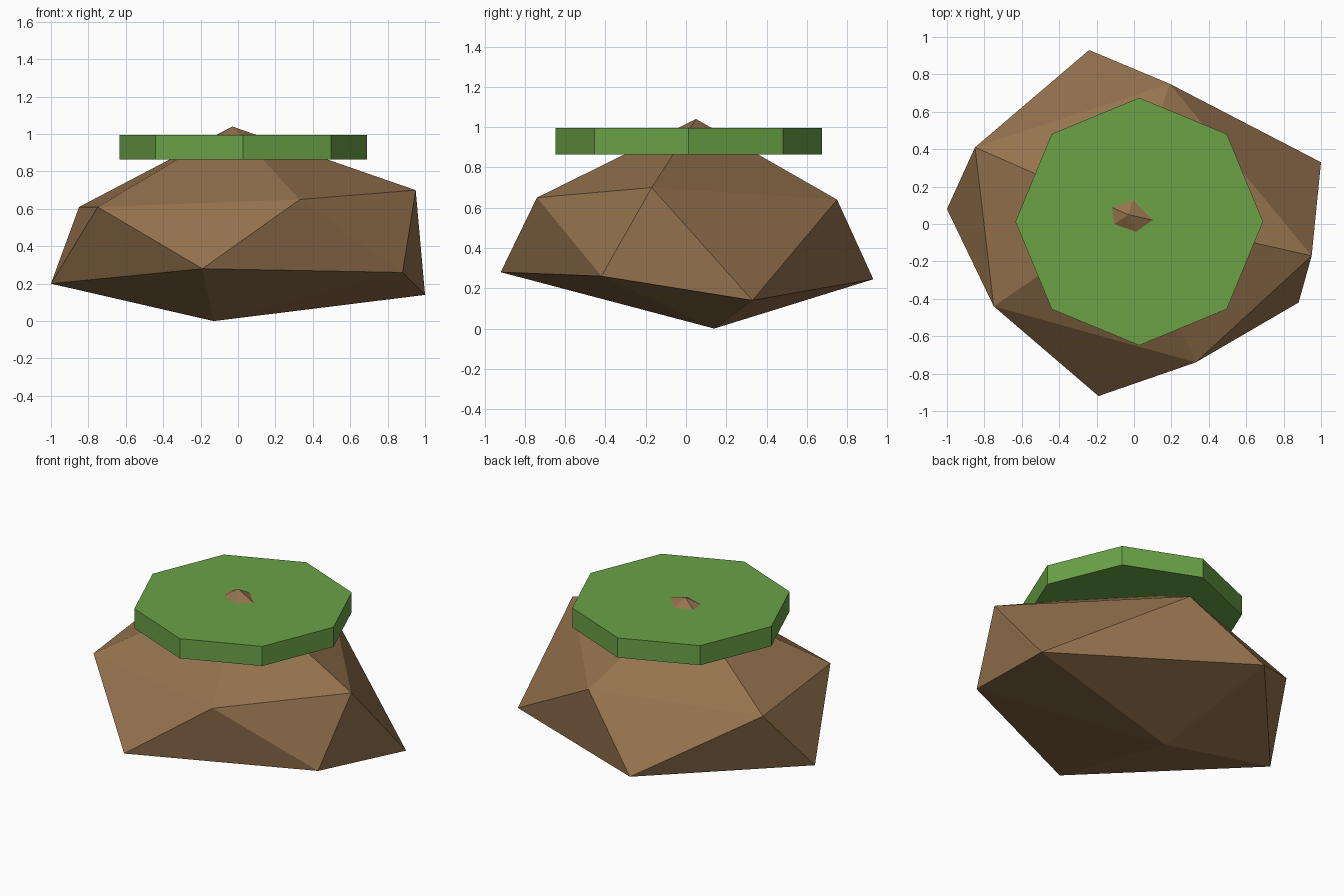
import bpy, bmesh, math
from mathutils import Matrix

if "Cube" in bpy.data.objects:
    bpy.data.objects.remove(bpy.data.objects["Cube"])


def material(name, rgb):
    m = bpy.data.materials.new(name)
    m.diffuse_color = (*rgb, 1)
    m.use_nodes = True
    m.node_tree.nodes["Principled BSDF"].inputs["Base Color"].default_value = m.diffuse_color
    return m


def finish(bm, name, mat):
    bmesh.ops.recalc_face_normals(bm, faces=bm.faces[:])
    mesh = bpy.data.meshes.new(name)
    bm.to_mesh(mesh)
    bm.free()
    mesh.materials.append(mat)
    ob = bpy.data.objects.new(name, mesh)
    bpy.context.collection.objects.link(ob)
    return ob


brown = material("earth brown", (0.30, 0.17, 0.076))
green = material("grass green", (0.145, 0.36, 0.062))

# Rock: an irregular icosahedron, two staggered rings of five between two tips
upper = [(0.95, -0.17, 0.70), (0.19, 0.75, 0.64), (-0.85, 0.41, 0.61),
         (-0.75, -0.44, 0.61), (0.33, -0.74, 0.65)]
lower = [(1.0, 0.33, 0.14), (-0.24, 0.93, 0.245), (-1.0, 0.08, 0.20),
         (-0.19, -0.92, 0.28), (0.88, -0.42, 0.26)]
bm = bmesh.new()
top = bm.verts.new((-0.03, 0.05, 1.04))
bottom = bm.verts.new((-0.13, 0.14, 0.0))
u = [bm.verts.new(p) for p in upper]
l = [bm.verts.new(p) for p in lower]
for i in range(5):
    j = (i + 1) % 5
    bm.faces.new((top, u[i], u[j]))
    bm.faces.new((u[i], l[i], u[j]))
    bm.faces.new((l[i], l[j], u[j]))
    bm.faces.new((bottom, l[j], l[i]))
finish(bm, "rock", brown)

# Grass cap: flat eight-sided disc, pierced by the rock's tip
bm = bmesh.new()
bmesh.ops.create_cone(bm, cap_ends=True, segments=8, radius1=0.662, radius2=0.662,
                      depth=0.13, matrix=Matrix.Translation((0.028, 0.013, 0.93)))
finish(bm, "grass_cap", green)
